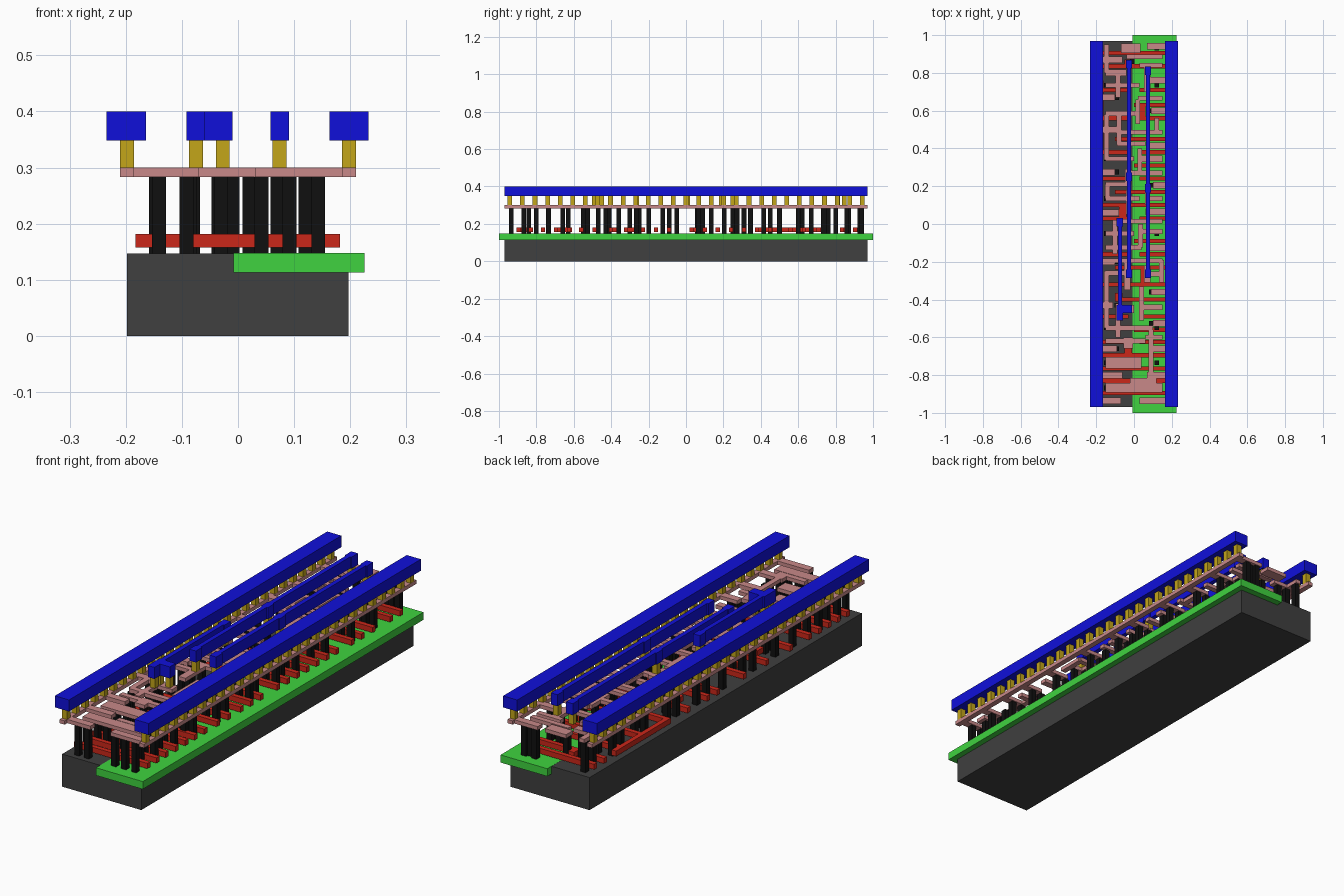
import bpy, bmesh
from mathutils import Matrix, Vector


def layer(name, rects, z0, z1, color):
    """One object made of boxes (x0, x1, y0, y1) sharing a height range."""
    bm = bmesh.new()
    for x0, x1, y0, y1 in rects:
        m = (Matrix.Translation(((x0 + x1) / 2, (y0 + y1) / 2, (z0 + z1) / 2))
             @ Matrix.Diagonal(Vector((x1 - x0, y1 - y0, z1 - z0, 1))))
        bmesh.ops.create_cube(bm, size=1, matrix=m)
    me = bpy.data.meshes.new(name)
    bm.to_mesh(me)
    bm.free()
    ob = bpy.data.objects.new(name, me)
    bpy.context.collection.objects.link(ob)
    mat = bpy.data.materials.new(name + "_color")
    mat.diffuse_color = (*color, 1)
    me.materials.append(mat)


def square(x, y, s=0.0245):
    return (x - s / 2, x + s / 2, y - s / 2, y + s / 2)


def hbar(x0, x1, y, w=0.025):
    return (x0, x1, y - w / 2, y + w / 2)


def vbar(x, y0, y1, w=0.025):
    return (x - w / 2, x + w / 2, y0, y1)


# Base block and the well along its right half
layer("substrate", [(-0.198, 0.197, -0.97, 0.97)], 0, 0.147, (0.05, 0.05, 0.05))
layer("well", [(-0.008, 0.225, -1, 1)], 0.113, 0.1475, (0.05, 0.65, 0.05))

# Gate strips running across, some full width, some split
poly = []
for y in (-0.895, -0.83, -0.765, -0.695, -0.32, 0.10, 0.835, 0.905):
    poly.append(hbar(-0.183, 0.182, y, 0.022))
for y in (-0.625, -0.49, -0.16, 0.03, 0.24, 0.38, 0.56, 0.71):
    poly += [hbar(-0.183, -0.03, y, 0.022), hbar(0.03, 0.182, y, 0.022)]
for y in (-0.40, -0.23, 0.17, 0.45):
    poly.append(hbar(-0.10, 0.182, y, 0.022))
for y in (-0.56, -0.09, 0.31, 0.63):
    poly.append(hbar(0.0, 0.182, y, 0.022))
# Gate jogs and contact pads
poly += [vbar(-0.172, 0.38, 0.76, 0.022), vbar(0.01, -0.895, -0.83, 0.04),
         vbar(-0.03, -0.695, -0.61, 0.04), vbar(0.05, -0.32, -0.23, 0.03),
         vbar(-0.06, 0.03, 0.10, 0.04), vbar(0.04, 0.56, 0.63, 0.04),
         vbar(-0.03, 0.835, 0.87, 0.04), vbar(-0.08, -0.40, -0.365, 0.04)]
layer("gate_strips", poly, 0.158, 0.182, (0.6, 0.02, 0.01))

# Local wiring: edge rails first
local = [vbar(s * 0.198, -0.97, 0.97) for s in (-1, 1)]
# tabs reaching in from each rail
for y, x in ((-0.935, -0.07), (-0.80, -0.06), (-0.66, -0.09), (-0.43, -0.11),
             (-0.20, -0.10), (0.06, -0.08), (0.275, -0.10), (0.50, -0.09),
             (0.67, -0.10), (0.87, -0.06)):
    local.append(hbar(-0.21, x, y, 0.034))
for y, x in ((-0.935, 0.03), (-0.80, 0.07), (-0.66, 0.09), (-0.525, 0.10),
             (-0.36, 0.09), (-0.125, 0.08), (0.065, 0.06), (0.205, 0.10),
             (0.415, 0.07), (0.60, 0.09), (0.76, 0.06), (0.94, 0.07)):
    local.append(hbar(x, 0.21, y, 0.034))
# front third
local += [hbar(-0.15, 0.15, -0.868, 0.05), hbar(-0.02, 0.12, -0.828),
          hbar(-0.15, 0.04, -0.735, 0.06), vbar(0.09, -0.80, -0.56),
          hbar(-0.15, 0.10, -0.55), vbar(-0.145, -0.55, -0.25),
          vbar(-0.085, -0.60, -0.42), vbar(-0.03, -0.66, -0.60, 0.05),
          hbar(-0.15, 0.06, -0.62), hbar(0.06, 0.15, -0.60),
          hbar(-0.09, 0.0, -0.45, 0.04), vbar(0.04, -0.51, -0.33),
          hbar(0.04, 0.15, -0.44, 0.03)]
# middle third
local += [hbar(-0.15, -0.05, -0.26), vbar(-0.035, -0.35, -0.20, 0.035),
          vbar(0.07, -0.31, -0.22, 0.035), hbar(0.07, 0.15, -0.265),
          hbar(-0.10, 0.15, -0.195), vbar(0.145, -0.31, -0.19),
          vbar(-0.10, -0.16, 0.02), hbar(-0.15, 0.04, -0.125),
          vbar(0.035, -0.125, 0.0), hbar(0.03, 0.15, -0.04),
          hbar(-0.15, 0.0, -0.05), hbar(-0.06, 0.15, 0.015),
          vbar(-0.03, 0.05, 0.18), hbar(-0.15, 0.03, 0.135),
          vbar(0.07, 0.10, 0.21), hbar(0.07, 0.15, 0.135),
          hbar(-0.15, -0.02, 0.21), vbar(-0.03, 0.21, 0.29, 0.035),
          vbar(-0.14, 0.135, 0.21), hbar(-0.03, 0.15, 0.27)]
# back third
local += [vbar(-0.145, 0.34, 0.58), hbar(-0.15, 0.0, 0.345),
          vbar(0.03, 0.27, 0.40), hbar(0.03, 0.15, 0.345, 0.035),
          hbar(-0.09, 0.06, 0.425), vbar(-0.08, 0.42, 0.58),
          hbar(-0.08, 0.15, 0.485), vbar(0.12, 0.485, 0.56),
          hbar(-0.15, 0.03, 0.585), vbar(0.02, 0.53, 0.66),
          hbar(0.02, 0.15, 0.665), vbar(-0.085, 0.67, 0.79),
          hbar(-0.15, 0.03, 0.735), vbar(0.07, 0.70, 0.83, 0.035),
          hbar(-0.15, -0.04, 0.80, 0.035), hbar(0.03, 0.15, 0.84),
          hbar(-0.07, 0.035, 0.93, 0.05), vbar(-0.145, 0.80, 0.95),
          hbar(-0.04, 0.15, 0.885)]
layer("local_wiring", local, 0.283, 0.30, (0.58, 0.25, 0.25))

# Tall pillars from the base up to the local wiring
pillars = []
for y in (-0.935, -0.80, -0.66, -0.43, -0.20, 0.06, 0.275, 0.50, 0.67, 0.87):
    pillars += [square(x, y) for x in (-0.141, -0.092)]
for y in (-0.935, -0.80, -0.66, -0.525, -0.36, -0.125, 0.065, 0.205, 0.415,
          0.60, 0.76, 0.94):
    pillars += [square(x, y) for x in (0.092, 0.143)]
for y in (-0.868, -0.735, -0.55, -0.265, -0.05, 0.135, 0.345, 0.735, 0.93):
    pillars += [square(x, y) for x in (-0.146, 0.12)]
for x, y in ((0.042, -0.935), (0.02, -0.84), (-0.03, -0.63), (-0.085, -0.47),
             (0.04, -0.41), (-0.035, -0.30), (0.07, -0.25), (0.035, -0.09),
             (-0.03, 0.09), (-0.03, 0.25), (0.03, 0.31), (-0.08, 0.45),
             (0.02, 0.62), (-0.085, 0.75), (0.07, 0.80), (-0.01, 0.86)):
    pillars.append(square(x, y))
layer("pillars", pillars, 0.147, 0.283, (0.005, 0.005, 0.005))

# Inner top wires: (x, y start, y end, pad positions)
wires = ((-0.027, -0.28, 0.865, (-0.263, 0.25, 0.847)),
         (0.074, -0.28, 0.83, (-0.263, 0.19, 0.812)),
         (-0.075, -0.51, 0.03, (-0.49, -0.45, 0.01)))

# Vias under the top wires
vias = [square(s * 0.198, -0.942 + i * 0.0673) for s in (-1, 1) for i in range(29)]
vias += [square(x, y) for x, _, _, pads in wires for y in pads]
vias.append(square(-0.027, -0.45))
layer("vias", vias, 0.30, 0.348, (0.55, 0.38, 0.01))

# Top wiring: two wide outer rails and the inner wires with pads
top = [(-0.234, -0.164, -0.97, 0.97), (0.163, 0.233, -0.97, 0.97)]
for x, y0, y1, pads in wires:
    top.append(vbar(x, y0, y1, 0.021))
    top += [vbar(x, y - 0.022, y + 0.022, 0.033) for y in pads]
top.append((-0.085, -0.01, -0.472, -0.43))
layer("top_wiring", top, 0.348, 0.40, (0.005, 0.005, 0.7))
